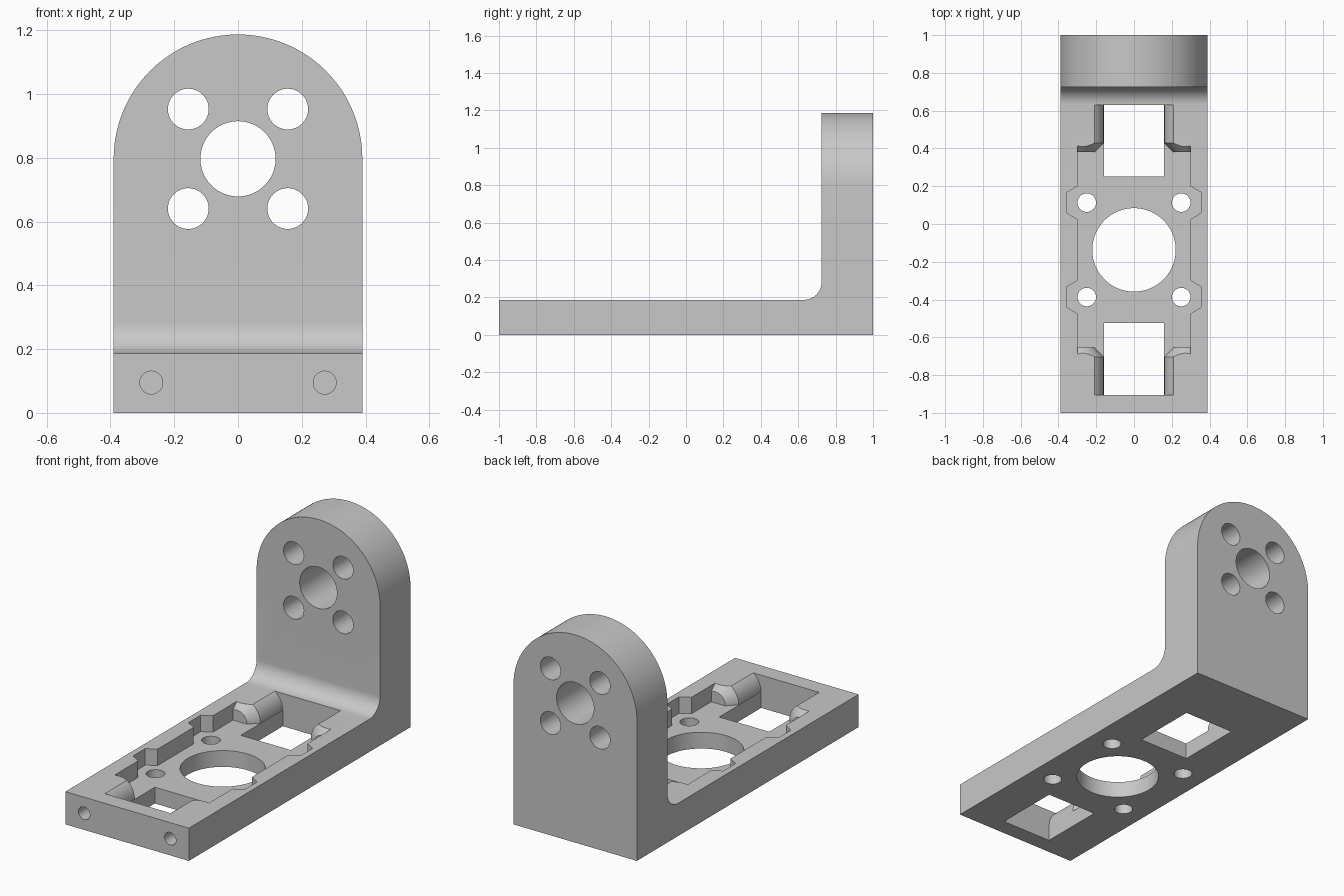
import bpy, bmesh
from math import cos, sin, pi, radians

cube = bpy.data.objects.get("Cube")
if cube:
    bpy.data.objects.remove(cube, do_unlink=True)

HALF_W, BASE_T, FLOOR = 0.39, 0.187, 0.093
MID_Y = -0.137            # pocket centre
POCKET_L = 0.767          # pocket half length
BOSS_X, BOSS_Z = 0.272, 0.095

grey = bpy.data.materials.new("plain grey")
grey.use_nodes = True
grey.diffuse_color = (0.58, 0.58, 0.58, 1)
grey.node_tree.nodes["Principled BSDF"].inputs["Base Color"].default_value = (0.58, 0.58, 0.58, 1)


def arc(cx, cy, r, a0, a1, n):
    angles = [radians(a0 + (a1 - a0) * i / n) for i in range(n + 1)]
    return [(cx + r * cos(a), cy + r * sin(a)) for a in angles]


def circle(cx, cy, r, n=64):
    return arc(cx, cy, r, 0, 360, n)[:-1]


def rect(x0, x1, y0, y1):
    return [(x0, y0), (x1, y0), (x1, y1), (x0, y1)]


def loft(name, axis, rings):
    """Solid through rings of (offset along axis, 2D outline)."""
    place = {"x": lambda p, d: (d, p[0], p[1]),
             "y": lambda p, d: (p[0], d, p[1]),
             "z": lambda p, d: (p[0], p[1], d)}[axis]
    bm = bmesh.new()
    loops = [[bm.verts.new(place(p, d)) for p in pts] for d, pts in rings]
    for a, b in zip(loops, loops[1:]):
        for i in range(len(a)):
            j = (i + 1) % len(a)
            bm.faces.new((a[i], a[j], b[j], b[i]))
    bm.faces.new(loops[0])
    bm.faces.new(loops[-1])
    bmesh.ops.recalc_face_normals(bm, faces=bm.faces)
    mesh = bpy.data.meshes.new(name)
    bm.to_mesh(mesh)
    bm.free()
    mesh.materials.append(grey)
    obj = bpy.data.objects.new(name, mesh)
    bpy.context.collection.objects.link(obj)
    return obj


def prism(name, axis, pts, d0, d1):
    return loft(name, axis, [(d0, pts), (d1, pts)])


def combine(target, tool, operation="DIFFERENCE"):
    mod = target.modifiers.new("cut", "BOOLEAN")
    mod.operation, mod.solver, mod.object = operation, "EXACT", tool
    bpy.context.view_layer.objects.active = target
    bpy.ops.object.modifier_apply(modifier=mod.name)
    bpy.data.objects.remove(tool, do_unlink=True)


# L-shaped body with inner fillet, trimmed to the round-topped outline
profile = [(-1, 0), (1, 0), (1, 1.4), (0.725, 1.4)]
profile += arc(0.63, BASE_T + 0.095, 0.095, 0, -90, 16) + [(-1, BASE_T)]
bracket = prism("angle_bracket", "x", profile, -0.5, 0.5)
outline = [(-HALF_W, -0.1), (HALF_W, -0.1)] + arc(0, 0.797, HALF_W, 0, 180, 64)
combine(bracket, prism("outline", "y", outline, -1.2, 1.2), "INTERSECT")

# Pocket outline with two chamfered notches per side
right = [(0.298, MID_Y - POCKET_L)]
for cy in (MID_Y - 0.25, MID_Y + 0.25):
    right += [(0.298, cy - 0.088), (0.354, cy - 0.055),
              (0.354, cy + 0.055), (0.298, cy + 0.088)]
right.append((0.298, MID_Y + POCKET_L))
pocket = prism("pocket", "z", right + [(-x, y) for x, y in reversed(right)], FLOOR, 0.3)

# Screw bosses with tapered noses are left standing in the pocket corners
for sx in (-1, 1):
    for sy in (-1, 1):
        rings = [(MID_Y + sy * d, circle(sx * BOSS_X, BOSS_Z, r))
                 for d, r in ((0.517, 0.062), (0.567, 0.112), (0.85, 0.112))]
        combine(pocket, loft("boss", "y", rings))
combine(bracket, pocket)

# Rectangular windows through the pocket floor
for sy in (-1, 1):
    ys = sorted((MID_Y + sy * 0.388, MID_Y + sy * POCKET_L))
    combine(bracket, prism("window", "z", rect(-0.158, 0.158, *ys), -0.1, FLOOR + 0.002))

# Round holes in the floor, the upright and the front edge
combine(bracket, prism("floor_hole", "z", circle(0, MID_Y, 0.221, 96), -0.1, 0.15))
combine(bracket, prism("shaft_hole", "y", circle(0, 0.797, 0.118), 0.6, 1.2))
for sx in (-1, 1):
    for s in (-1, 1):
        combine(bracket, prism("floor_bolt", "z",
                               circle(sx * 0.25, MID_Y + s * 0.25, 0.049, 40), -0.1, 0.15))
        combine(bracket, prism("upright_bolt", "y",
                               circle(sx * 0.156, 0.797 + s * 0.156, 0.064, 48), 0.6, 1.2))
    combine(bracket, prism("edge_screw", "y", circle(sx * BOSS_X, BOSS_Z, 0.036, 32), -1.1, -0.75))

# Smooth curved walls, crisp edges
bpy.ops.object.select_all(action="DESELECT")
bracket.select_set(True)
bpy.context.view_layer.objects.active = bracket
bpy.ops.object.shade_smooth_by_angle(angle=radians(25))
